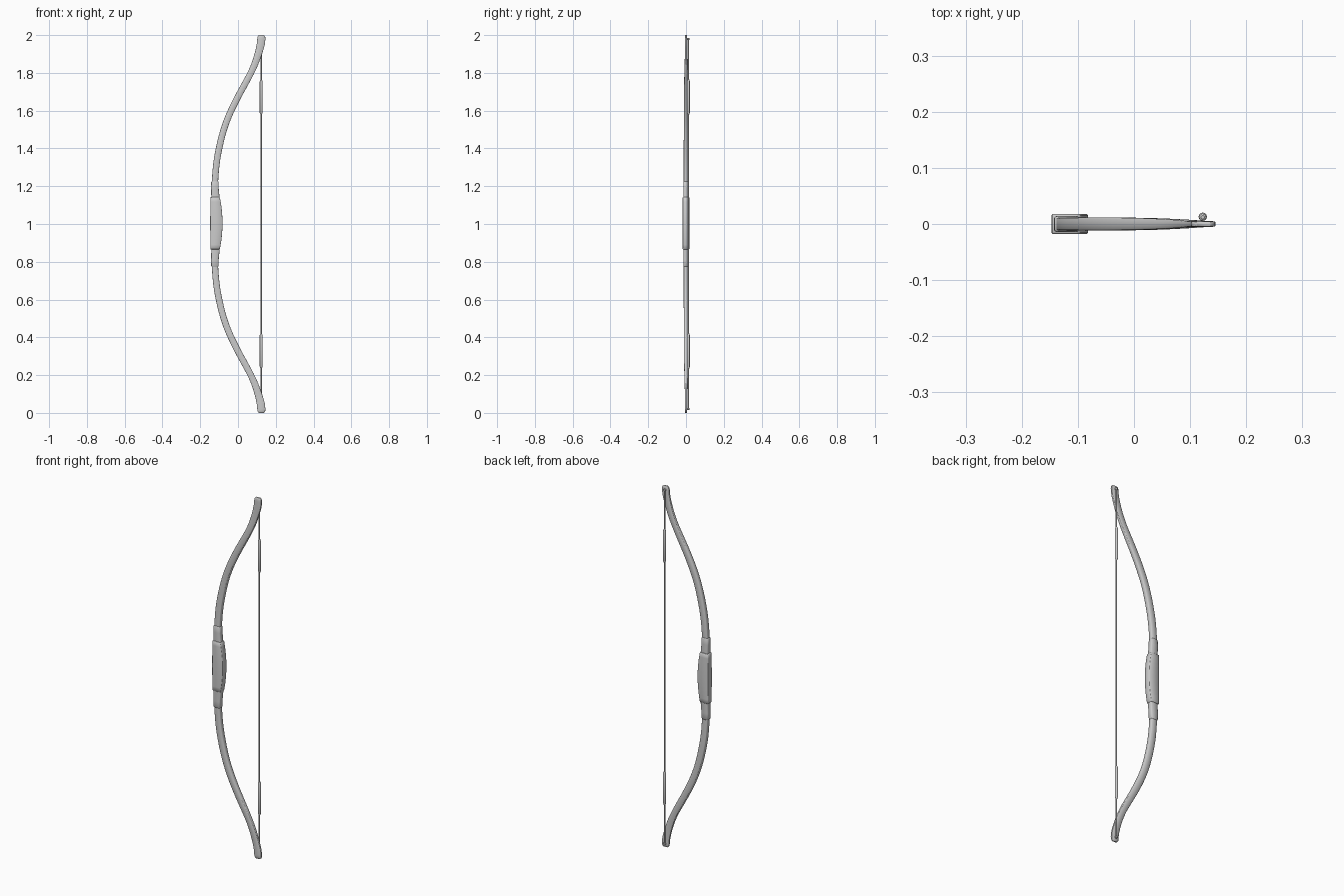
import bpy, bmesh, math
from mathutils import Vector

if "Cube" in bpy.data.objects:
    bpy.data.objects.remove(bpy.data.objects["Cube"])


def smooth(pts, steps):
    """Catmull-Rom through tuples of equal length."""
    out = []
    n = len(pts)
    for i in range(n - 1):
        p = [Vector(pts[max(0, min(n - 1, i + k))]) for k in (-1, 0, 1, 2)]
        for s in range(steps):
            t = s / steps
            out.append(0.5 * (2 * p[1] + (p[2] - p[0]) * t
                       + (2 * p[0] - 5 * p[1] + 4 * p[2] - p[3]) * t * t
                       + (3 * p[1] - p[0] - 3 * p[2] + p[3]) * t ** 3))
    out.append(Vector(pts[-1]))
    return out


def finish(name, bm, angle):
    bmesh.ops.recalc_face_normals(bm, faces=bm.faces)
    me = bpy.data.meshes.new(name)
    bm.to_mesh(me)
    bm.free()
    ob = bpy.data.objects.new(name, me)
    bpy.context.collection.objects.link(ob)
    bpy.ops.object.select_all(action='DESELECT')
    ob.select_set(True)
    bpy.context.view_layer.objects.active = ob
    bpy.ops.object.shade_smooth_by_angle(angle=math.radians(angle))
    return ob


def sweep(name, stations, follow=True, chamfer=0.2):
    """Loft chamfered rectangles; station = (x, z, half width, half depth)."""
    bm = bmesh.new()
    rings = []
    n = len(stations)
    for i, (x, z, w, d) in enumerate(stations):
        a, b = stations[max(0, i - 1)], stations[min(n - 1, i + 1)]
        dx, dz = (b[0] - a[0], b[1] - a[1]) if follow else (0, 1)
        length = math.hypot(dx, dz)
        nx, nz = dz / length, -dx / length
        c = chamfer * min(w, d)
        prof = [(w, d - c), (w - c, d), (c - w, d), (-w, d - c),
                (-w, c - d), (c - w, -d), (w - c, -d), (w, c - d)]
        rings.append([bm.verts.new((x + u * nx, v, z + u * nz)) for u, v in prof])
    for r, s in zip(rings, rings[1:]):
        for j in range(8):
            k = (j + 1) % 8
            bm.faces.new((r[j], r[k], s[k], s[j]))
    bm.faces.new(rings[0])
    bm.faces.new(rings[-1])
    return finish(name, bm, 60)


def rod(name, x, y, profile, sides=12):
    """Turned rod along z; profile = (radius, z)."""
    bm = bmesh.new()
    rings = [[bm.verts.new((x + r * math.cos(2 * math.pi * j / sides),
                            y + r * math.sin(2 * math.pi * j / sides), z))
              for j in range(sides)] for r, z in profile]
    for r, s in zip(rings, rings[1:]):
        for j in range(sides):
            k = (j + 1) % sides
            bm.faces.new((r[j], r[k], s[k], s[j]))
    bm.faces.new(rings[0])
    bm.faces.new(rings[-1])
    return finish(name, bm, 40)


# Recurved bow stave, upper half mirrored downward
upper = [(-0.124, 1.0, 0.016, 0.012), (-0.124, 1.1, 0.016, 0.012),
         (-0.123, 1.2, 0.0165, 0.012), (-0.114, 1.32, 0.017, 0.012),
         (-0.096, 1.42, 0.017, 0.012), (-0.072, 1.51, 0.017, 0.0115),
         (-0.041, 1.59, 0.017, 0.0115), (-0.002, 1.67, 0.017, 0.011),
         (0.036, 1.74, 0.017, 0.010), (0.068, 1.80, 0.017, 0.0085),
         (0.092, 1.855, 0.018, 0.007), (0.110, 1.91, 0.0195, 0.0055),
         (0.120, 1.95, 0.021, 0.005), (0.1235, 1.98, 0.0215, 0.0045)]
half = smooth(upper, 4)
half += [Vector((0.1237, 1.99, 0.0205, 0.0043)), Vector((0.1237, 1.996, 0.0175, 0.0042)),
         Vector((0.1237, 2.0, 0.012, 0.004))]
lower = [Vector((p[0], 2 - p[1], p[2], p[3])) for p in reversed(half[1:])]
sweep("bow_stave", lower + half)

# Tapered sleeves above and below the grip
sleeve = [(-0.118, 1.10, 0.022, 0.014), (-0.120, 1.15, 0.0215, 0.014),
          (-0.1225, 1.19, 0.020, 0.0135), (-0.1225, 1.222, 0.0195, 0.0135),
          (-0.1225, 1.226, 0.0165, 0.0125)]
sweep("upper_sleeve", sleeve, False)
sweep("lower_sleeve", [(x, 2 - z, w, d) for x, z, w, d in sleeve], False)

# Bulging grip with a straight outer face
grip = []
for i in range(13):
    t = i / 6 - 1
    right = -0.082 - 0.014 * t * t
    left = -0.147 + 0.001 * t * t
    grip.append(((left + right) / 2, 1.004 + 0.136 * t, (right - left) / 2, 0.0175))
first, last = grip[0], grip[-1]
grip.insert(0, (first[0], first[1] - 0.002, first[2] - 0.002, 0.0155))
grip.append((last[0], last[1] + 0.002, last[2] - 0.002, 0.0155))
sweep("grip", grip, False, 0.1)

# Bowstring behind the tips, with end knots and wrapped servings
SX, SY = 0.1225, 0.012
rod("bowstring", SX, SY, [(0.004, 0.02), (0.004, 1.98)])
for label, sign in (("upper", 1), ("lower", -1)):
    def at(profile):
        return [(r, 1 + sign * h) for r, h in profile]
    rod(label + "_serving", SX, SY + 0.001,
        at([(0.004, 0.58), (0.0075, 0.588), (0.0075, 0.755), (0.004, 0.765)]))
    rod(label + "_string_knot", SX, SY,
        at([(0.003, 0.973), (0.0065, 0.976), (0.0065, 0.983), (0.003, 0.986)]))
